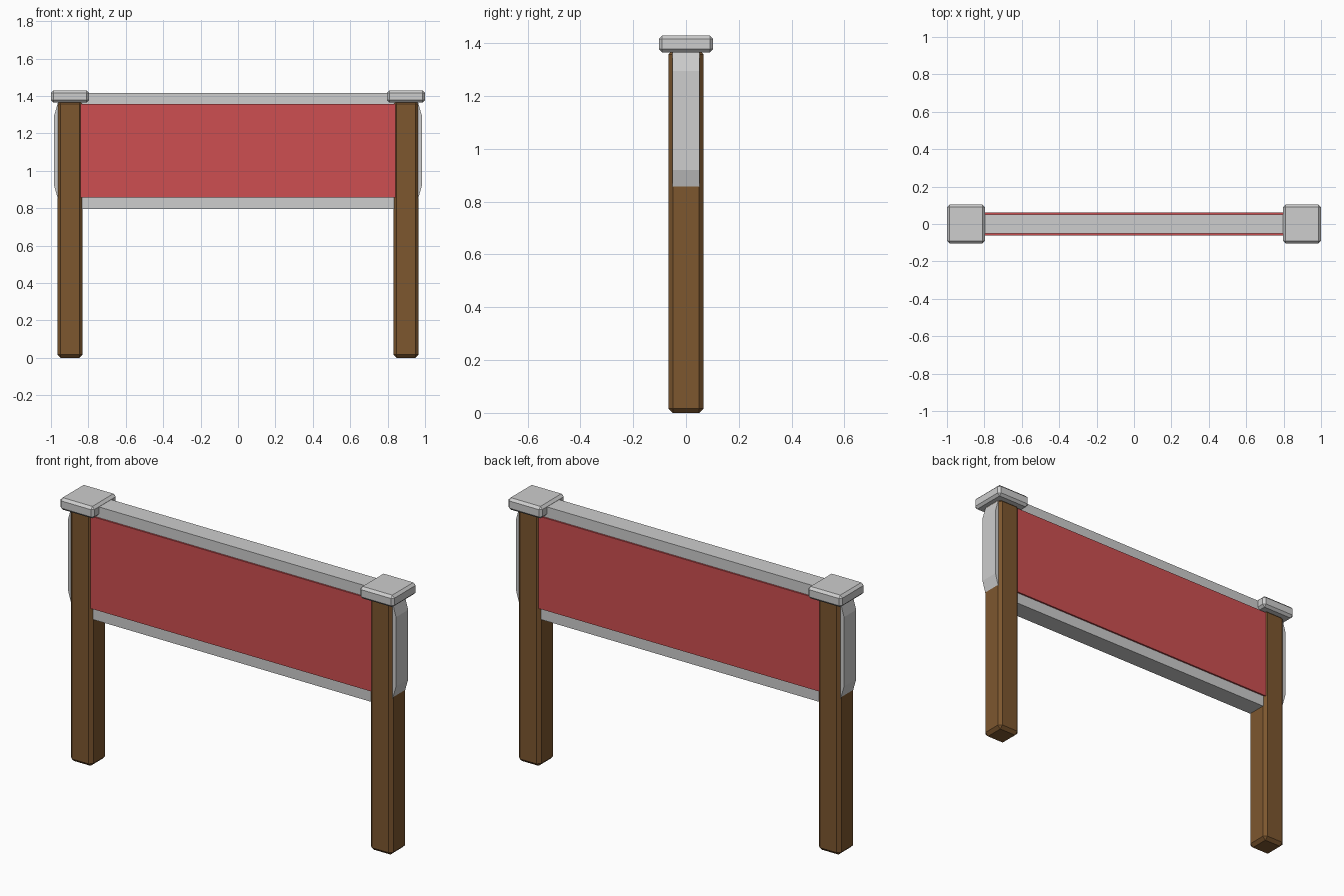
import bpy
import bmesh

if "Cube" in bpy.data.objects:
    bpy.data.objects.remove(bpy.data.objects["Cube"])


def material(name, color):
    m = bpy.data.materials.new(name)
    m.diffuse_color = (*color, 1)
    m.use_nodes = True
    m.node_tree.nodes["Principled BSDF"].inputs["Base Color"].default_value = m.diffuse_color
    return m


WOOD = material("brown wood", (0.205, 0.095, 0.028))
GRAY = material("light gray", (0.61, 0.61, 0.61))
RED = material("red", (0.61, 0.078, 0.082))


def add_object(name, bm, mat):
    bmesh.ops.recalc_face_normals(bm, faces=bm.faces)
    mesh = bpy.data.meshes.new(name)
    bm.to_mesh(mesh)
    bm.free()
    mesh.materials.append(mat)
    ob = bpy.data.objects.new(name, mesh)
    bpy.context.collection.objects.link(ob)
    return ob


def box(name, lo, hi, mat, chamfer=0):
    bm = bmesh.new()
    bmesh.ops.create_cube(bm, size=1)
    for v in bm.verts:
        v.co = [(a + b) / 2 + c * (b - a) for a, b, c in zip(lo, hi, v.co)]
    if chamfer:
        bmesh.ops.bevel(bm, geom=bm.edges[:], offset=chamfer, segments=1,
                        affect='EDGES', profile=0.5)
    return add_object(name, bm, mat)


# Posts with chamfered caps
for side, x in (("left", -0.898), ("right", 0.898)):
    box(side + "_post", (x - 0.067, -0.067, 0), (x + 0.067, 0.067, 1.375), WOOD, 0.017)
    box(side + "_cap", (x - 0.102, -0.103, 1.365), (x + 0.102, 0.103, 1.43), GRAY, 0.013)

# Board core: long slab with sloped corners whose ends pass through the posts
half = [(0.948, 0.797), (0.983, 0.92), (0.983, 1.295), (0.948, 1.416)]
outline = half + [(-x, z) for x, z in reversed(half)]
bm = bmesh.new()
face = bm.faces.new([bm.verts.new((x, -0.052, z)) for x, z in outline])
ext = bmesh.ops.extrude_face_region(bm, geom=[face])
for v in ext["geom"]:
    if isinstance(v, bmesh.types.BMVert):
        v.co.y = 0.052
add_object("board_core", bm, GRAY)

# Red panels on both faces of the board
for name, y0, y1 in (("front_panel", -0.061, -0.0515), ("back_panel", 0.0515, 0.061)):
    box(name, (-0.87, y0, 0.858), (0.87, y1, 1.358), RED)
